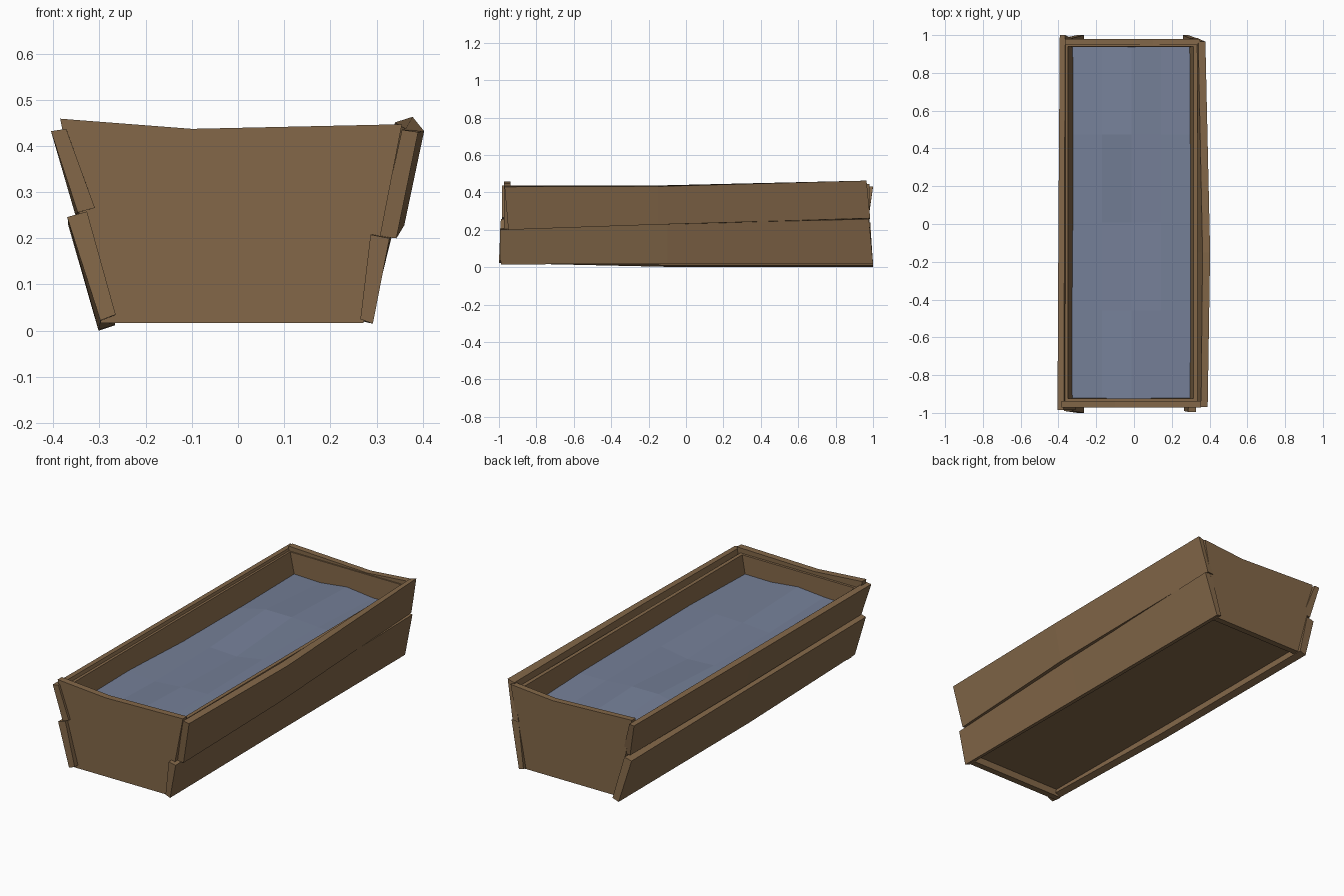
import bpy, bmesh, random

if "Cube" in bpy.data.objects:
    bpy.data.objects.remove(bpy.data.objects["Cube"])

random.seed(11)


def material(name, color):
    m = bpy.data.materials.new(name)
    m.diffuse_color = (*color, 1)
    m.use_nodes = True
    m.node_tree.nodes["Principled BSDF"].inputs["Base Color"].default_value = m.diffuse_color
    return m


WOOD = material("weathered wood", (0.228, 0.137, 0.066))
WATER = material("blue grey water", (0.178, 0.214, 0.312))


def build(name, verts, faces, mat):
    me = bpy.data.meshes.new(name)
    me.from_pydata(verts, [], faces)
    bm = bmesh.new()
    bm.from_mesh(me)
    bmesh.ops.recalc_face_normals(bm, faces=bm.faces)
    bm.to_mesh(me)
    bm.free()
    me.materials.append(mat)
    ob = bpy.data.objects.new(name, me)
    bpy.context.collection.objects.link(ob)
    return ob


def loft(name, rings, mat, end_cap=True):
    """Skin joining equal rings of points, capped at the ends."""
    n = len(rings[0])
    verts = [p for r in rings for p in r]
    faces = [tuple(range(n))]
    if end_cap:
        faces.append(tuple(range(len(verts) - n, len(verts))))
    for k in range(len(rings) - 1):
        for i in range(n):
            j = (i + 1) % n
            faces.append((k*n + i, k*n + j, k*n + n + j, k*n + n + i))
    return build(name, verts, faces, mat)


def plank(name, stations):
    """Station: y at top, y at bottom, then xz of inner top, outer top, outer bottom, inner bottom."""
    rings = []
    for y_top, y_bot, *pts in stations:
        rings.append([(x, y_top if i < 2 else y_bot, z) for i, (x, z) in enumerate(pts)])
    return loft(name, rings, WOOD)


# side planks, slightly warped along their length
plank("right_upper_plank", [
    (-0.97, -0.95, (0.355, 0.435), (0.39, 0.43), (0.343, 0.2), (0.305, 0.205)),
    (-0.15, -0.15, (0.363, 0.437), (0.403, 0.432), (0.36, 0.228), (0.318, 0.232)),
    (0.965, 0.985, (0.340, 0.451), (0.378, 0.463), (0.335, 0.262), (0.30, 0.258))])
plank("right_lower_plank", [
    (-0.995, -0.99, (0.287, 0.208), (0.328, 0.2), (0.292, 0.015), (0.265, 0.025)),
    (-0.1, -0.1, (0.297, 0.238), (0.337, 0.232), (0.289, 0.018), (0.263, 0.022)),
    (0.978, 1.0, (0.305, 0.262), (0.346, 0.257), (0.287, 0.018), (0.26, 0.024))])
plank("left_upper_plank", [
    (-0.985, -0.985, (-0.372, 0.437), (-0.405, 0.432), (-0.347, 0.256), (-0.31, 0.266)),
    (0.0, 0.0, (-0.368, 0.435), (-0.4, 0.43), (-0.352, 0.25), (-0.315, 0.258)),
    (1.0, 0.975, (-0.365, 0.432), (-0.393, 0.43), (-0.352, 0.252), (-0.31, 0.26))])
plank("left_lower_plank", [
    (-0.99, -1.0, (-0.327, 0.258), (-0.37, 0.246), (-0.298, 0.022), (-0.265, 0.035)),
    (-0.1, -0.1, (-0.325, 0.25), (-0.368, 0.24), (-0.302, 0.002), (-0.266, 0.012)),
    (0.985, 1.0, (-0.325, 0.24), (-0.368, 0.23), (-0.302, 0.0), (-0.266, 0.012))])

# end boards with a worn dip in the top edge
front = [(-0.385, 0.459), (-0.10, 0.437), (0.355, 0.447), (0.272, 0.017), (-0.297, 0.017)]
back = [(-0.366, 0.445), (0.10, 0.425), (0.350, 0.446), (0.268, 0.018), (-0.285, 0.018)]
for name, pts, ys in (("front_board", front, (-0.972, -0.937)), ("back_board", back, (0.947, 0.98))):
    loft(name, [[(x, y, z) for x, z in pts] for y in ys], WOOD)


# inner tub that closes the gaps; its inner wall stops just below the water
def ring(x0, x1, y0, y1, z):
    return [(x0, y0, z), (x1, y0, z), (x1, y1, z), (x0, y1, z)]


loft("inner_tub", [ring(-0.28, 0.265, -0.937, 0.95, 0.055),
                   ring(-0.366, 0.335, -0.942, 0.955, 0.42),
                   ring(-0.350, 0.315, -0.924, 0.940, 0.42),
                   ring(-0.321, 0.292, -0.922, 0.937, 0.295)], WOOD, end_cap=False)

# gently rippled water surface
N = 4
verts = [(-0.327 + 0.626 * i / N, -0.925 + 1.865 * j / N, 0.322 + random.uniform(-0.018, 0.018))
         for j in range(N + 1) for i in range(N + 1)]
faces = [(j*(N+1) + i, j*(N+1) + i + 1, (j+1)*(N+1) + i + 1, (j+1)*(N+1) + i)
         for j in range(N) for i in range(N)]
build("water_surface", verts, faces, WATER)
